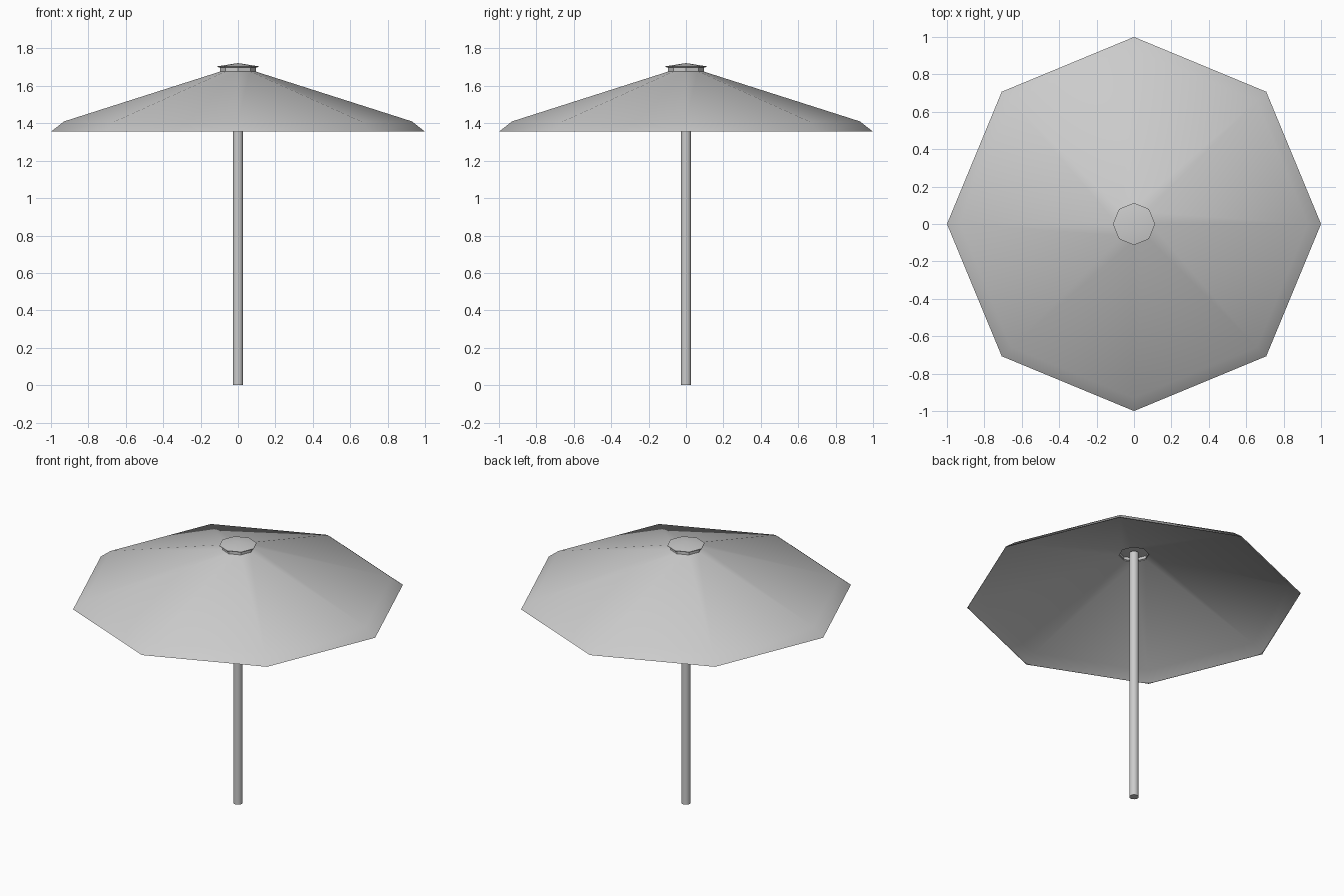
import bpy
import math

cube = bpy.data.objects.get("Cube")
if cube:
    bpy.data.objects.remove(cube, do_unlink=True)


def make_material(name, colour):
    mat = bpy.data.materials.new(name)
    mat.use_nodes = True
    mat.diffuse_color = colour
    mat.node_tree.nodes["Principled BSDF"].inputs["Base Color"].default_value = colour
    return mat


grey = make_material("plain grey", (0.6, 0.6, 0.6, 1))


def lathe(name, profile, sides):
    """Spin (radius, height) points, listed from the bottom up; radius 0 makes a tip."""
    verts, rings, faces = [], [], []
    for r, z in profile:
        count = sides if r else 1
        rings.append([len(verts) + i for i in range(count)])
        for i in range(count):
            a = math.tau * i / sides
            verts.append((r * math.cos(a), r * math.sin(a), z))
    for low, high in zip(rings, rings[1:]):
        for i in range(sides):
            j = (i + 1) % sides
            corners = [low[i % len(low)], low[j % len(low)],
                       high[j % len(high)], high[i % len(high)]]
            faces.append(list(dict.fromkeys(corners)))
    mesh = bpy.data.meshes.new(name)
    mesh.from_pydata(verts, [], faces)
    mesh.materials.append(grey)
    obj = bpy.data.objects.new(name, mesh)
    bpy.context.collection.objects.link(obj)
    bpy.ops.object.select_all(action="DESELECT")
    obj.select_set(True)
    bpy.context.view_layer.objects.active = obj
    bpy.ops.object.shade_smooth_by_angle(angle=math.radians(30))
    return obj


# Pole standing on the ground and ending inside the vent
lathe("pole", [(0, 0), (0.028, 0), (0.028, 1.68), (0, 1.68)], 16)

# Thin eight-panel canopy with a drooping hem, inner and outer skins
lathe("canopy", [(0.09, 1.67), (0.925, 1.403), (0.993, 1.355),
                 (1.0, 1.355), (0.93, 1.41), (0.09, 1.678)], 8)

# Vent collar and the small pointed cap on top
lathe("vent_collar", [(0.095, 1.67), (0.095, 1.7)], 8)
lathe("vent_cap", [(0, 1.695), (0.113, 1.7), (0.113, 1.704), (0, 1.722)], 8)
